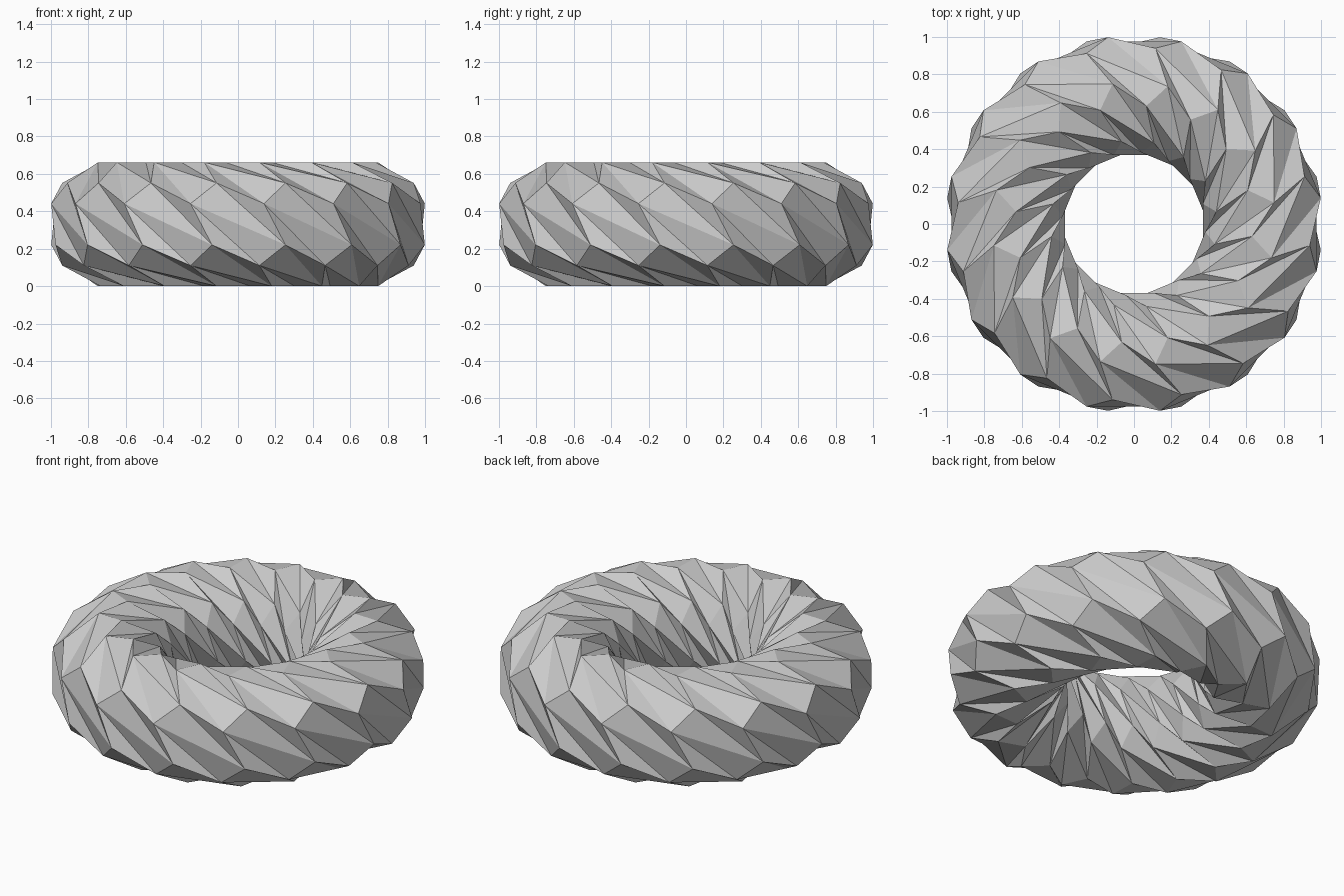
import bpy, bmesh
from math import cos, sin, radians

if "Cube" in bpy.data.objects:
    bpy.data.objects.remove(bpy.data.objects["Cube"])

RING, ROWS = 16, 6          # hexagons around the ring and around the tube
R, r = 0.708, 0.382         # ring and tube radius of the underlying grid

# skewed hexagon cell, in thirds of the grid spacing (around ring, around tube)
HEX = [(1, -2), (2, -1), (1, 1), (-1, 2), (-2, 1), (-1, -1)]
# each hexagon is folded along its long diagonal
TRIS = [(4, 5, 0), (4, 0, 1), (1, 2, 3), (1, 3, 4)]

bm = bmesh.new()
verts = {}


def grid(i, j):
    """Point of the underlying ring grid; i = 0 faces the front."""
    a, b = radians(i * 360 / RING), radians(j * 360 / ROWS)
    d = R + r * cos(b)
    return d * sin(a), -d * cos(a), r * sin(b)


def vert(u, v):
    """Shared corner at the centre of one grid triangle."""
    u, v = u % (3 * RING), v % (3 * ROWS)
    if (u, v) not in verts:
        i, j = u // 3, v // 3
        third = (i, j) if v % 3 == 2 else (i + 1, j)
        if v % 3 == 1:      # two corners below, one above
            pts = [grid(i, j), grid(i + 1, j), grid(i + u % 3 - 1, j + 1)]
        else:               # one corner below, two above
            pts = [grid(i + u % 3 - 1, j), grid(i, j + 1), grid(i + 1, j + 1)]
        verts[u, v] = bm.verts.new([sum(c) / 3 for c in zip(*pts)])
    return verts[u, v]


for i in range(RING):
    for j in range(ROWS):
        c = [vert(3 * i + du, 3 * j + dv) for du, dv in HEX]
        for t in TRIS:
            bm.faces.new([c[k] for k in t])

bmesh.ops.recalc_face_normals(bm, faces=bm.faces)
base = min(v.co.z for v in bm.verts)
bmesh.ops.translate(bm, verts=bm.verts, vec=(0, 0, -base))

mesh = bpy.data.meshes.new("honeycomb_ring")
bm.to_mesh(mesh)
bm.free()
ring = bpy.data.objects.new("honeycomb_ring", mesh)
bpy.context.collection.objects.link(ring)
